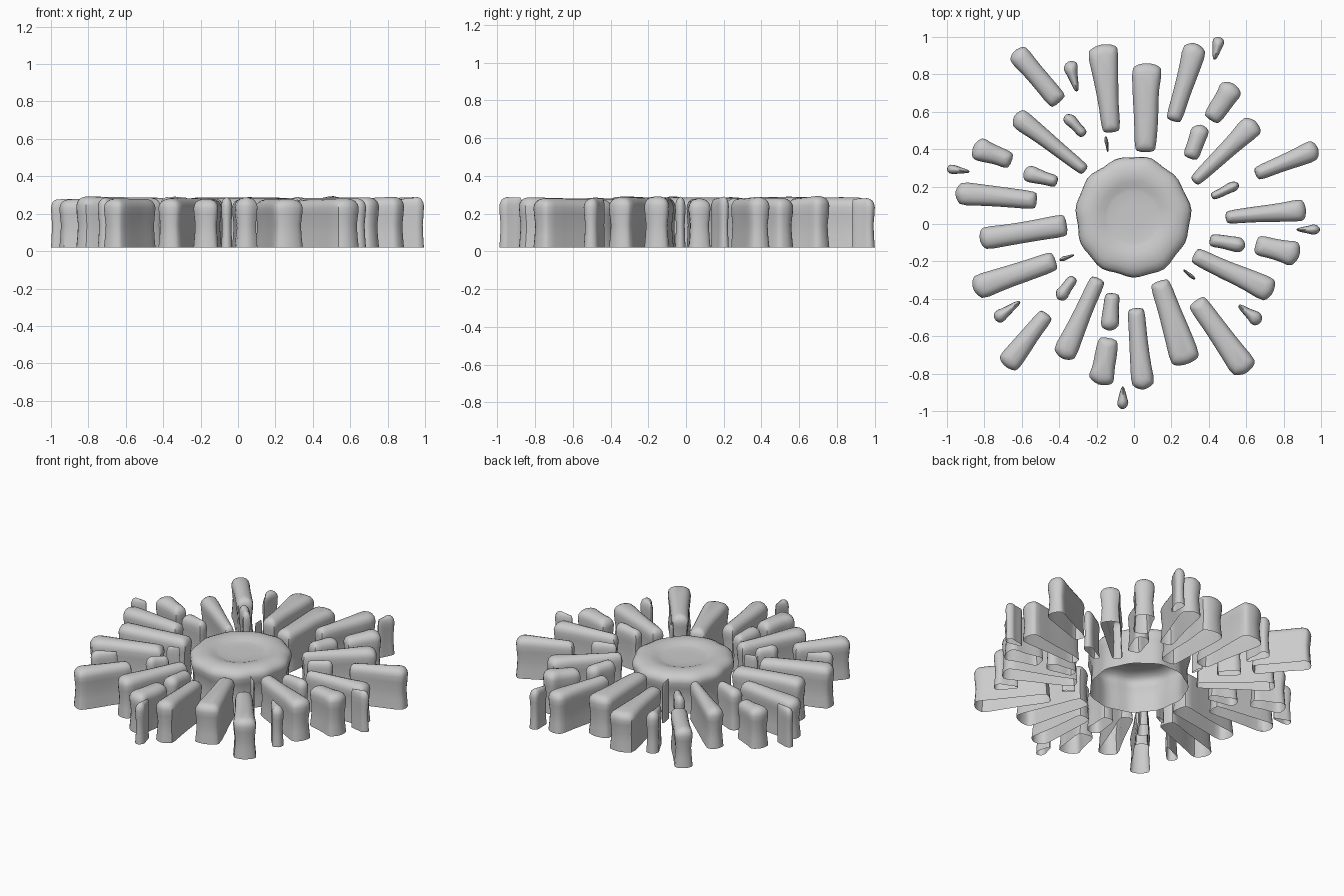
import bpy, bmesh, math, random
from mathutils import Vector

if "Cube" in bpy.data.objects:
    bpy.data.objects.remove(bpy.data.objects["Cube"])

random.seed(7)
BASE = 0.02

# Each stone: inner end x, y, outer end x, y, inner width, outer width
LONG = [
    (-.40, .65, -.63, .92, .10, .11), (-.12, .49, -.17, .95, .09, .16),
    (.06, .385, .07, .85, .105, .155), (.21, .55, .33, .955, .08, .125),
    (.32, .225, .645, .54, .06, .125), (.65, .265, .975, .40, .07, .11),
    (.49, .035, .91, .075, .065, .115), (.32, -.165, .735, -.36, .085, .13),
    (.33, -.41, .60, -.785, .10, .14), (.135, -.305, .28, -.74, .10, .155),
    (.01, -.45, .05, -.875, .085, .12), (-.19, -.29, -.38, -.71, .08, .125),
    (-.465, -.48, -.68, -.755, .08, .12), (-.42, -.195, -.85, -.345, .10, .13),
    (-.36, -.005, -.815, -.08, .115, .115), (-.52, .125, -.945, .165, .09, .12),
    (-.26, .285, -.63, .575, .06, .11),
]
SHORT = [
    (.41, .555, .53, .74, .09, .125), (.30, .35, .36, .52, .08, .095),
    (.415, .145, .55, .21, .04, .055), (.405, -.085, .585, -.115, .065, .08),
    (.65, -.11, .875, -.165, .10, .135), (-.115, -.37, -.13, -.56, .075, .095),
    (-.135, -.61, -.18, -.85, .10, .135), (-.32, -.285, -.40, -.395, .05, .075),
    (-.655, .335, -.85, .41, .085, .125), (-.41, .225, -.58, .275, .06, .09),
    (-.265, .475, -.36, .575, .05, .065),
]
SLIVERS = [
    (-.305, .71, -.345, .86, .02, .085), (.43, .88, .455, .99, .02, .07),
    (.87, -.03, .985, -.03, .015, .065), (.265, -.245, .32, -.29, .012, .022),
    (.56, -.435, .67, -.52, .02, .085), (-.06, -.87, -.06, -.98, .015, .07),
    (-.61, -.415, -.735, -.505, .02, .075), (-.32, -.165, -.39, -.19, .01, .028),
    (-.88, .28, -.99, .295, .015, .055), (-.14, .385, -.15, .46, .008, .022),
]


def finish(bm, name):
    bmesh.ops.recalc_face_normals(bm, faces=bm.faces)
    mesh = bpy.data.meshes.new(name)
    bm.to_mesh(mesh)
    bm.free()
    obj = bpy.data.objects.new(name, mesh)
    bpy.context.collection.objects.link(obj)
    bpy.ops.object.select_all(action='DESELECT')
    obj.select_set(True)
    bpy.context.view_layer.objects.active = obj
    # open underside: orient walls outward
    if max(obj.data.polygons, key=lambda p: p.center.z).normal.z < 0:
        obj.data.flip_normals()
    bpy.ops.object.shade_smooth_by_angle(angle=math.radians(40))
    return obj


def bridge(bm, a, b):
    for i in range(len(a)):
        j = (i + 1) % len(a)
        bm.faces.new((a[i], a[j], b[j], b[i]))


def round_corners(pts):
    """Cut every corner of a closed outline at a quarter of its sides."""
    out = []
    for i, p in enumerate(pts):
        q = pts[(i + 1) % len(pts)]
        out += [p.lerp(q, .25), p.lerp(q, .75)]
    return out


def stone(name, x0, y0, x1, y1, w0, w1):
    """Tapered radial block with waisted walls and a pillowed top, open below."""
    start, end = Vector((x0, y0)), Vector((x1, y1))
    length = (end - start).length
    along = (end - start).normalized()
    across = Vector((-along.y, along.x))
    wob = lambda k: random.uniform(-k, k)
    # outline in (fraction along, fraction across)
    c = min(.25, .025 / length)
    shape = [(0, -.8), (0, .8), (c, 1.05), (.35, 1 + wob(.08)), (.65, 1 + wob(.08)),
             (1 - c, 1.06), (1, .7 + wob(.15)), (1 + .012 / length, 0), (1, -.7 + wob(.15)),
             (1 - c, -1.06), (.65, -1 + wob(.08)), (.35, -1 + wob(.08)), (c, -1.05)]
    outline = round_corners([Vector(s) for s in shape])
    top = random.uniform(-.006, .006)
    tilt = random.uniform(-.004, .006)
    profile = [(0, BASE), (.005, .08), (.008, .14), (.002, .2), (0, .235),
               (.004, .253), (.013, .268), (.026, .277), (.045, .283)]
    bm = bmesh.new()
    rings = []
    for inset, z in profile:
        ring = []
        for t, s in outline:
            half = (w0 + (w1 - w0) * t) / 2
            d = min(inset, half * inset / .05)
            u = length * (.5 + (t - .5) * (1 - 2 * min(d / length, .3)))
            p = start + along * u + across * s * (half - d)
            lift = 0 if z < .23 else top + tilt * (2 * t - 1)
            ring.append(bm.verts.new((p.x, p.y, z + lift)))
        rings.append(ring)
    for a, b in zip(rings, rings[1:]):
        bridge(bm, a, b)
    bm.faces.new(rings[-1])
    return finish(bm, name)


def centre_disc():
    """Hollow round stone with an uneven rim and a shallow dish on top."""
    profile = [(.293, BASE), (.288, .08), (.287, .14), (.297, .19), (.306, .225),
               (.302, .248), (.288, .266), (.26, .28), (.22, .286), (.18, .281),
               (.15, .27), (.13, .266), (.07, .264)]
    n = 56
    bm = bmesh.new()
    rings = []
    for r, z in profile:
        ring = []
        for i in range(n):
            a = 2 * math.pi * i / n
            k = 1 + (.016 * math.sin(11 * a) + .01 * math.sin(5 * a + 1)) * (r / .3) ** 2
            ring.append(bm.verts.new((-.005 + r * k * math.cos(a),
                                      .038 + 1.05 * r * k * math.sin(a), z)))
        rings.append(ring)
    for a, b in zip(rings, rings[1:]):
        bridge(bm, a, b)
    bm.faces.new(rings[-1])
    return finish(bm, "centre_stone")


centre_disc()
for label, group in (("long_ray_stone", LONG), ("short_ray_stone", SHORT), ("sliver_stone", SLIVERS)):
    for i, spec in enumerate(group, 1):
        stone(f"{label}_{i:02d}", *spec)
